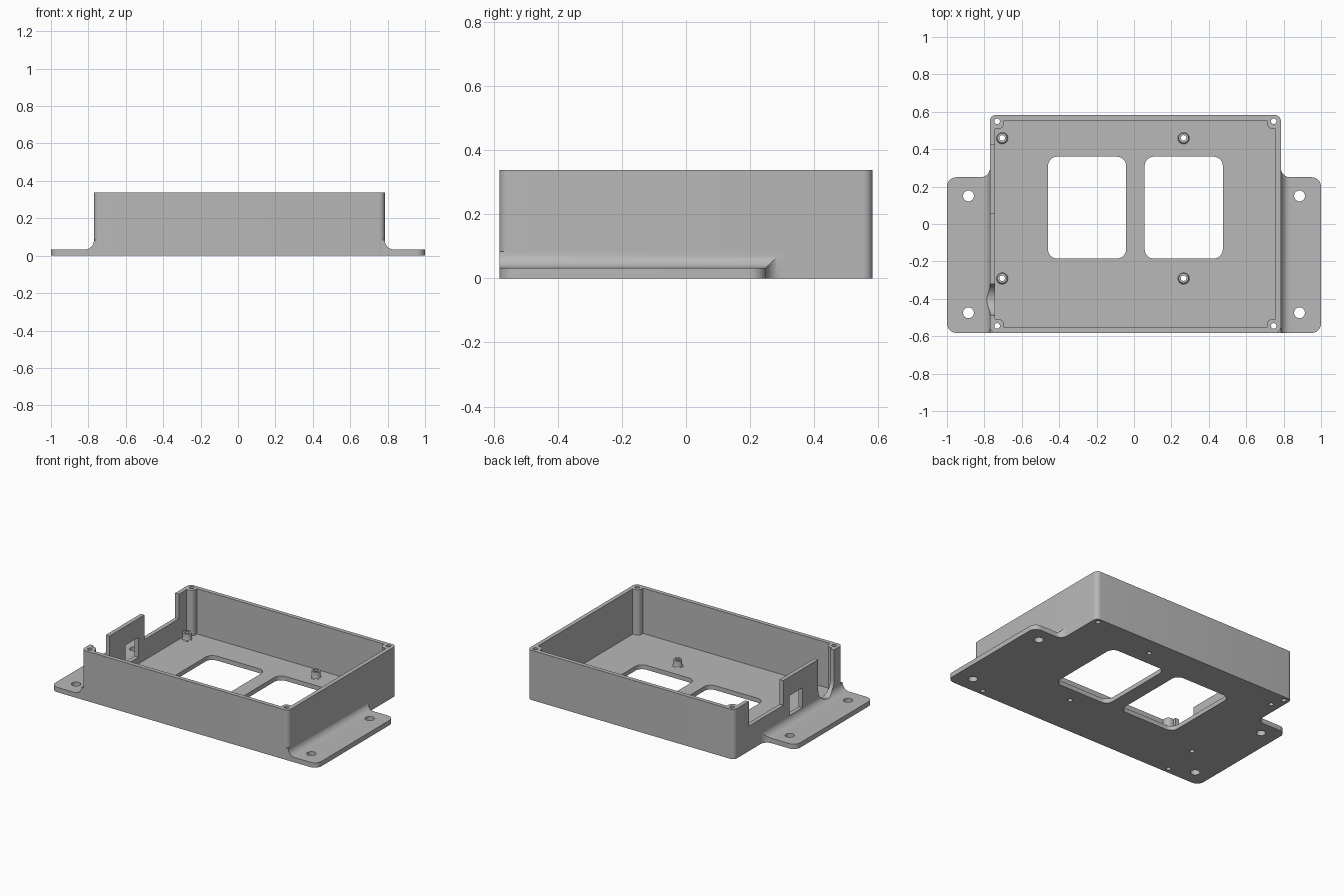
import bpy
import bmesh
from math import sin, cos, pi

cube = bpy.data.objects.get("Cube")
if cube:
    bpy.data.objects.remove(cube, do_unlink=True)

grey = bpy.data.materials.new("plain grey")
grey.use_nodes = True
grey.diffuse_color = (0.48, 0.48, 0.48, 1)
grey.node_tree.nodes["Principled BSDF"].inputs["Base Color"].default_value = grey.diffuse_color

# Main sizes
LEFT, RIGHT, DEPTH, HEIGHT = 0.785, -0.77, 0.582, 0.338
WALL, FLOOR, FLANGE = 0.028, 0.03, 0.033
FILLET = 0.05


def add_mesh(name, bm):
    bmesh.ops.recalc_face_normals(bm, faces=bm.faces[:])
    mesh = bpy.data.meshes.new(name)
    bm.to_mesh(mesh)
    bm.free()
    mesh.materials.append(grey)
    obj = bpy.data.objects.new(name, mesh)
    bpy.context.collection.objects.link(obj)
    return obj


def loft(name, sections, along_x=False):
    """Closed solid through (outline, level) sections."""
    bm = bmesh.new()
    rings = [[bm.verts.new((lv, a, b) if along_x else (a, b, lv)) for a, b in outline]
             for outline, lv in sections]
    for low, high in zip(rings, rings[1:]):
        for i in range(len(low)):
            j = (i + 1) % len(low)
            bm.faces.new((low[i], low[j], high[j], high[i]))
    bm.faces.new(rings[0][::-1])
    bm.faces.new(rings[-1])
    return add_mesh(name, bm)


def circle(x, y, r, n=32):
    return [(x + r * cos(2 * pi * i / n), y + r * sin(2 * pi * i / n)) for i in range(n)]


def rounded(x0, x1, y0, y1, r, n=8):
    pts = []
    corners = [(x1 - r, y1 - r), (x0 + r, y1 - r), (x0 + r, y0 + r), (x1 - r, y0 + r)]
    for q, (cx, cy) in enumerate(corners):
        for i in range(n + 1):
            a = (q + i / n) * pi / 2
            pts.append((cx + r * cos(a), cy + r * sin(a)))
    return pts


def rect(x0, x1, y0, y1):
    return [(x0, y0), (x1, y0), (x1, y1), (x0, y1)]


def cavity_outline(post=0.046, r=0.03, n=8):
    """Inner wall outline stepping around a rounded screw post in each corner."""
    pts = []
    for sx, sy in ((1, 1), (-1, 1), (-1, -1), (1, -1)):
        ix = LEFT - WALL if sx > 0 else RIGHT + WALL
        iy = sy * (DEPTH - WALL)
        cx, cy = ix - sx * (post - r), iy - sy * (post - r)
        arc = [(cx - sx * r * sin(i / n * pi / 2), cy - sy * r * cos(i / n * pi / 2))
               for i in range(n + 1)]
        corner = [(ix, iy - sy * post)] + arc + [(ix - sx * post, iy)]
        pts += corner if sx == sy else corner[::-1]
    return pts


def flange(name, side, wall, back=0.25, r=0.05, n=10):
    """Mounting ear with rounded corners and a fillet running up the wall."""
    cols = []  # x, front y, back y, top z
    for i in range(n + 1):
        t = pi / 2 * i / n
        inset = r * (1 - sin(t))
        cols.append((1 - r + r * cos(t), -DEPTH + inset, back - inset, FLANGE))
    for i in range(n + 1):
        t = pi / 2 * i / n
        rise = FILLET * (1 - cos(t))
        cols.append((wall + FILLET * (1 - sin(t)), -DEPTH, back + rise, FLANGE + rise))
    cols.append((wall - 0.02, -DEPTH, back + FILLET, FLANGE + FILLET))
    bm = bmesh.new()
    loops = [[bm.verts.new((side * x, y, z)) for y, z in ((y0, 0), (y1, 0), (y1, top), (y0, top))]
             for x, y0, y1, top in cols]
    for a, b in zip(loops, loops[1:]):
        for i in range(4):
            j = (i + 1) % 4
            bm.faces.new((a[i], a[j], b[j], b[i]))
    bm.faces.new(loops[0])
    bm.faces.new(loops[-1][::-1])
    return add_mesh(name, bm)


def cut(obj, cutters):
    for c in cutters:
        mod = obj.modifiers.new("cut", "BOOLEAN")
        mod.operation = "DIFFERENCE"
        mod.solver = "EXACT"
        mod.object = c
    bpy.context.view_layer.update()
    graph = bpy.context.evaluated_depsgraph_get()
    mesh = bpy.data.meshes.new_from_object(obj.evaluated_get(graph))
    obj.modifiers.clear()
    obj.data = mesh


def through(outline):
    return loft("through_cutter", [(outline, -0.1), (outline, 0.5)])


# Cutters: cavity, floor windows, screw holes
cavity = cavity_outline()
cavity_cutter = loft("cavity_cutter", [(cavity, FLOOR), (cavity, 0.5)])
windows = [through(rounded(x, x + 0.418, -0.185, 0.36, 0.05)) for x in (-0.46, 0.057)]
corner_holes = [through(circle(x, y, 0.015, 20))
                for x in (RIGHT + 0.038, LEFT - 0.038) for y in (-0.545, 0.549)]
standoff_spots = [(x, y) for x in (-0.705, 0.265) for y in (-0.29, 0.46)]
standoff_holes = [through(circle(x, y, 0.015, 20)) for x, y in standoff_spots]

# Cutters: openings in the right end wall
slot_y, slot_r, slot_z = -0.405, 0.085, 0.13
slot = [(slot_y - slot_r, 0.5)]
slot += [(slot_y - slot_r * cos(pi * i / 16), slot_z - slot_r * sin(pi * i / 16)) for i in range(17)]
slot.append((slot_y + slot_r, 0.5))
openings = [loft("wall_cutter", [(o, -0.95), (o, -0.72)], along_x=True)
            for o in (slot, rect(0.055, 0.425, 0.17, 0.5), rect(-0.15, -0.01, 0.075, 0.21))]

# Open box
outer = rounded(RIGHT, LEFT, -DEPTH, DEPTH, 0.03)
box = loft("enclosure_box", [(outer, 0), (outer, HEIGHT)])
cut(box, [cavity_cutter] + windows + corner_holes + standoff_holes + openings)
parts = [box]

# Mounting flanges
ear_holes = []
for name, side, wall in (("left_flange", 1, LEFT), ("right_flange", -1, -RIGHT)):
    ear = flange(name, side, wall)
    holes = [through(circle(side * 0.885, y, 0.029)) for y in (-0.475, 0.15)]
    cut(ear, holes + (openings if side < 0 else []))
    ear_holes += holes
    parts.append(ear)

# Board standoffs with flared feet
for (x, y), hole in zip(standoff_spots, standoff_holes):
    steps = ((0.035, 0.025), (0.035, 0.031), (0.03, 0.034), (0.027, 0.042), (0.027, 0.075))
    post = loft("board_standoff", [(circle(x, y, r), z) for r, z in steps])
    cut(post, [hole])
    parts.append(post)

for c in [cavity_cutter] + windows + corner_holes + standoff_holes + openings + ear_holes:
    bpy.data.objects.remove(c, do_unlink=True)

# Smooth the rounded surfaces, keep the edges crisp
bpy.ops.object.select_all(action="DESELECT")
for p in parts:
    p.select_set(True)
bpy.context.view_layer.objects.active = box
bpy.ops.object.shade_smooth_by_angle()
